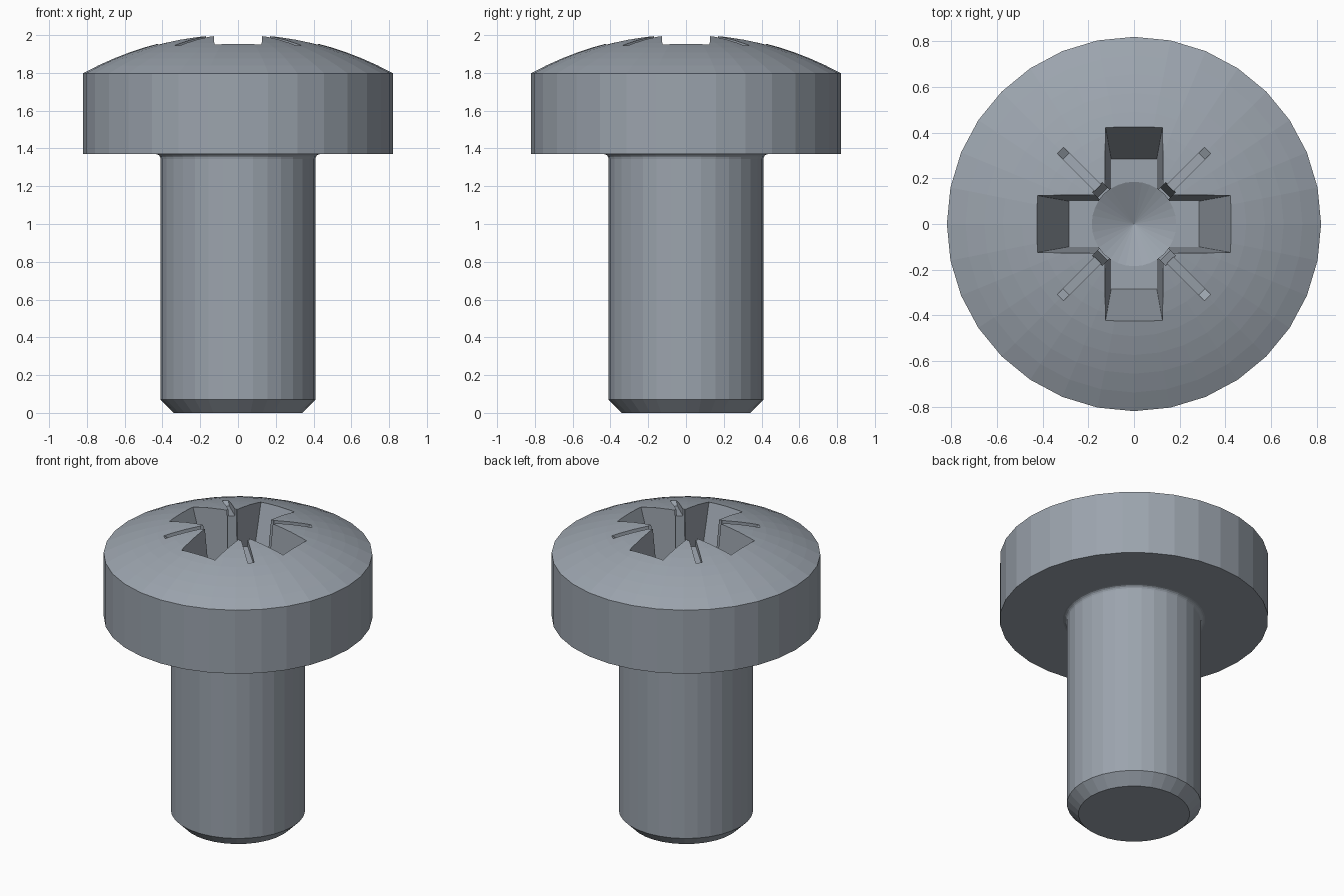
import bpy, bmesh, math
from mathutils import Matrix

cube = bpy.data.objects.get("Cube")
if cube:
    bpy.data.objects.remove(cube, do_unlink=True)

steel = bpy.data.materials.new("grey steel")
steel.use_nodes = True
colour = (0.33, 0.37, 0.42, 1)
steel.diffuse_color = colour
steel.node_tree.nodes["Principled BSDF"].inputs["Base Color"].default_value = colour

SIDES = 32
FLOOR = 1.53                 # bottom of the cross recess
APEX, DOME_R = 2.008, 1.706  # crown of the head


def make_object(name, bm):
    bmesh.ops.recalc_face_normals(bm, faces=bm.faces)
    mesh = bpy.data.meshes.new(name)
    bm.to_mesh(mesh)
    bm.free()
    obj = bpy.data.objects.new(name, mesh)
    bpy.context.collection.objects.link(obj)
    mesh.materials.append(steel)
    return obj


def lathe(name, profile):
    """Revolve (radius, z) points; both ends lie on the axis."""
    bm = bmesh.new()
    verts = [bm.verts.new((r, 0, z)) for r, z in profile]
    edges = [bm.edges.new(pair) for pair in zip(verts, verts[1:])]
    bmesh.ops.spin(bm, geom=verts + edges, cent=(0, 0, 0), axis=(0, 0, 1),
                   angle=math.tau, steps=SIDES, use_duplicate=False)
    bmesh.ops.remove_doubles(bm, verts=bm.verts, dist=1e-5)
    return make_object(name, bm)


def wedge(name, profile, widths, angle):
    """Radial cutter: (radius, z) outline with a half width at each point."""
    bm = bmesh.new()
    sides = [[bm.verts.new((r, s * w, z)) for (r, z), w in zip(profile, widths)]
             for s in (-1, 1)]
    for side in sides:
        bm.faces.new(side)
    n = len(profile)
    for i in range(n):
        j = (i + 1) % n
        bm.faces.new((sides[0][i], sides[0][j], sides[1][j], sides[1][i]))
    bmesh.ops.triangulate(bm, faces=bm.faces)
    bmesh.ops.rotate(bm, verts=bm.verts, matrix=Matrix.Rotation(angle, 3, 'Z'))
    return make_object(name, bm)


# Screw body: chamfered tip, shank, small fillet, pan head, domed crown
fillet = 0.025
profile = [(0, 0), (0.34, 0), (0.41, 0.07)]
for i in range(5):
    a = i / 4 * math.pi / 2
    profile.append((0.41 + fillet * (1 - math.cos(a)),
                    1.37 - fillet * (1 - math.sin(a))))
profile.append((0.82, 1.37))
rings = 10
for i in range(rings + 1):
    r = 0.82 * (1 - i / rings)
    profile.append((r, APEX - DOME_R + math.sqrt(DOME_R ** 2 - r * r)))
screw = lathe("screw", profile)

# Recess cutters: centre bore with conical bottom, four arms,
# four corner grooves and four shallow marking slots
cutters = [lathe("centre_bore_cutter",
                 [(0, FLOOR - 0.09), (0.185, FLOOR), (0.185, 2.1), (0, 2.1)])]
arm = [(0, FLOOR + 0.001), (0.285, FLOOR + 0.001), (0.473, 2.1), (0, 2.1)]
groove = [(0.1, FLOOR + 0.02), (0.195, FLOOR + 0.02), (0.235, 2.1), (0.1, 2.1)]
slot = [(0.12, 1.96), (0.42, 1.925), (0.46, 1.947), (0.52, 2.1), (0.12, 2.1)]
for k in range(4):
    a = k * math.pi / 2
    d = a + math.pi / 4
    cutters += [wedge("arm_cutter", arm, (0.1, 0.1, 0.134, 0.134), a),
                wedge("groove_cutter", groove, [0.03] * 4, d),
                wedge("slot_cutter", slot, [0.02] * 5, d)]

for cutter in cutters:
    cutter.hide_render = True
    cutter.hide_viewport = True
    mod = screw.modifiers.new(cutter.name, 'BOOLEAN')
    mod.operation = 'DIFFERENCE'
    mod.solver = 'EXACT'
    mod.object = cutter

# Bake the recess, then drop the cutters
graph = bpy.context.evaluated_depsgraph_get()
baked = bpy.data.meshes.new_from_object(screw.evaluated_get(graph))
screw.modifiers.clear()
screw.data = baked
for cutter in cutters:
    bpy.data.objects.remove(cutter, do_unlink=True)
